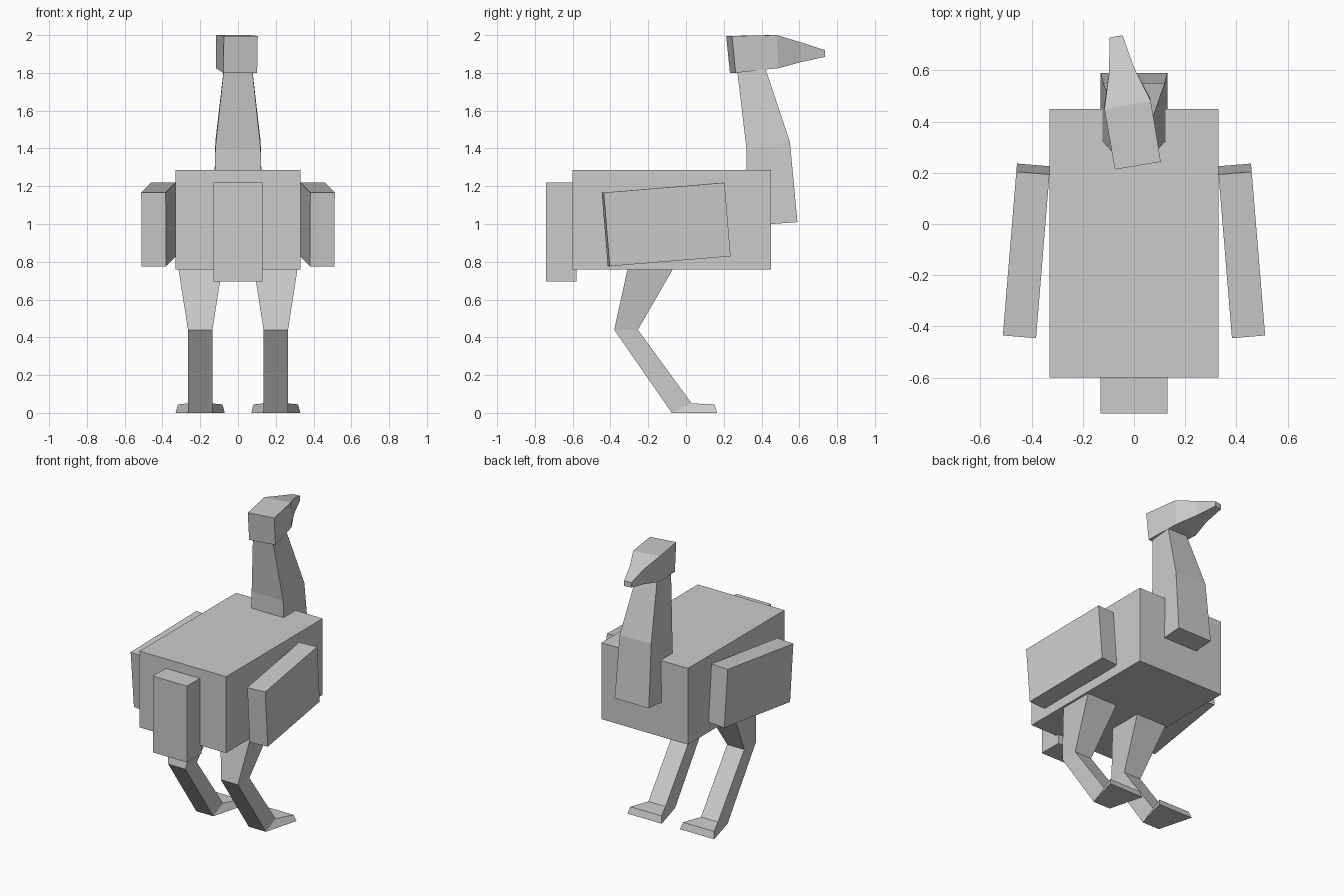
import bpy
from math import radians
from mathutils import Matrix

cube = bpy.data.objects.get("Cube")
if cube:
    bpy.data.objects.remove(cube, do_unlink=True)

grey = bpy.data.materials.new("plain grey")
grey.use_nodes = True
colour = (0.6, 0.6, 0.6, 1)
grey.diffuse_color = colour
grey.node_tree.nodes["Principled BSDF"].inputs["Base Color"].default_value = colour


def make(name, verts, faces, matrix=None):
    mesh = bpy.data.meshes.new(name)
    mesh.from_pydata(verts, [], faces)
    if matrix:
        mesh.transform(matrix)
    mesh.materials.append(grey)
    obj = bpy.data.objects.new(name, mesh)
    bpy.context.collection.objects.link(obj)
    return obj


def loft(name, rings, x=0, matrix=None):
    """Join four-sided rings (y, z of edge A; y, z of edge B; half widths A, B)."""
    verts = []
    for ya, za, yb, zb, wa, wb in rings:
        verts += [(x - wa, ya, za), (x + wa, ya, za), (x + wb, yb, zb), (x - wb, yb, zb)]
    faces = [(3, 2, 1, 0)]
    for r in range(0, len(verts) - 4, 4):
        for i in range(4):
            j = (i + 1) % 4
            faces.append((r + i, r + j, r + 4 + j, r + 4 + i))
    n = len(verts)
    faces.append((n - 4, n - 3, n - 2, n - 1))
    obj = make(name, verts, faces, matrix)
    # Consistent outward normals
    import bmesh
    bm = bmesh.new()
    bm.from_mesh(obj.data)
    bmesh.ops.recalc_face_normals(bm, faces=bm.faces)
    bm.to_mesh(obj.data)
    bm.free()
    return obj


def box(name, size, centre, rot=(0, 0)):
    """Box tilted about x, then turned about z."""
    sx, sy, sz = (s / 2 for s in size)
    m = (Matrix.Translation(centre) @ Matrix.Rotation(radians(rot[1]), 4, 'Z')
         @ Matrix.Rotation(radians(rot[0]), 4, 'X'))
    return loft(name, [(-sy, -sz, sy, -sz, sx, sx), (-sy, sz, sy, sz, sx, sx)], matrix=m)


# Body and tail
box("body", (0.66, 1.05, 0.525), (0, -0.075, 1.0225))
box("tail", (0.26, 0.16, 0.525), (0, -0.66, 0.9575))

# Neck, sunk into the front of the body
loft("neck", [(0.32, 0.99, 0.59, 1.01, 0.13, 0.13),
              (0.32, 1.40, 0.55, 1.435, 0.12, 0.12),
              (0.27, 1.82, 0.42, 1.825, 0.075, 0.075)])

# Head tapering to the beak, turned slightly sideways
turn = Matrix.Translation((0.015, 0.228, 0)) @ Matrix.Rotation(radians(9.6), 4, 'Z')
loft("head", [(0.02, 1.80, 0, 1.995, 0.091, 0.091),
              (0.25, 1.825, 0.24, 2.0, 0.092, 0.092),
              (0.377, 1.857, 0.377, 1.962, 0.05, 0.05),
              (0.512, 1.885, 0.512, 1.92, 0.026, 0.026)], matrix=turn)

# Wings and legs, one of each per side
for side, s in (("left", 1), ("right", -1)):
    box(side + "_wing", (0.13, 0.644, 0.391), (s * 0.42, -0.105, 0.9975), (4.7, s * 4.7))
    loft(side + "_leg", [(-0.301, 0.80, -0.047, 0.80, 0.121, 0.121),
                         (-0.38, 0.44, -0.255, 0.44, 0.065, 0.065),
                         (-0.075, 0, 0.03, 0.05, 0.065, 0.065),
                         (0.165, 0, 0.15, 0.045, 0.13, 0.118)], x=s * 0.2)
